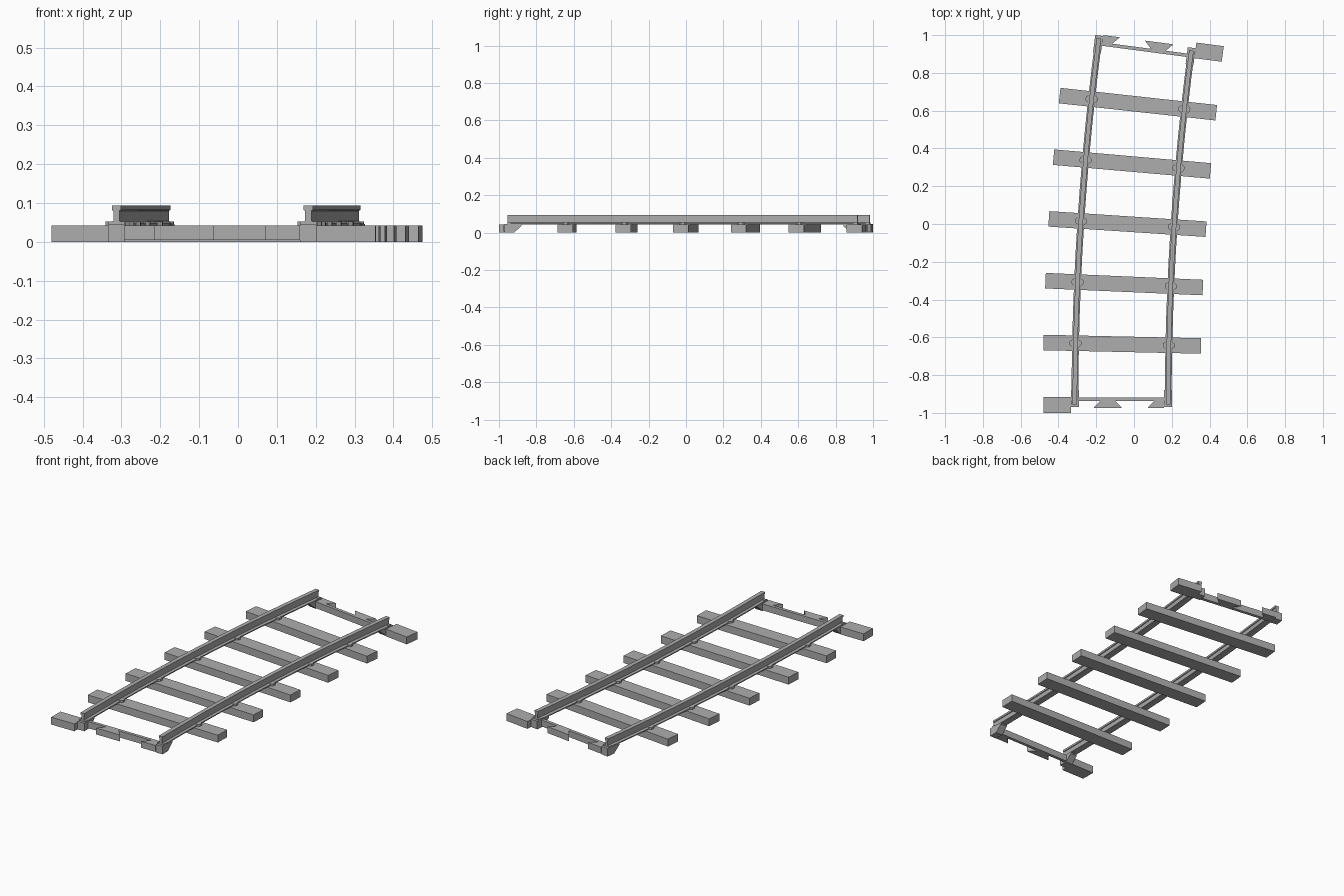
import bpy, bmesh, math
from mathutils import Matrix, Vector

if "Cube" in bpy.data.objects:
    bpy.data.objects.remove(bpy.data.objects["Cube"], do_unlink=True)

RADIUS, SWEEP, GAUGE = 14.6, math.radians(7.5), 0.247
START = Vector((-0.066, -0.955, 0))
TIE_TOP = 0.042

grey = bpy.data.materials.new("light grey plastic")
grey.use_nodes = True
colour = (0.42, 0.42, 0.42, 1)
grey.diffuse_color = colour
grey.node_tree.nodes["Principled BSDF"].inputs["Base Color"].default_value = colour


def frame(angle):
    """Placement on the track centre line, with y along the track."""
    pos = START + Vector((RADIUS * (1 - math.cos(angle)), RADIUS * math.sin(angle), 0))
    return Matrix.Translation(pos) @ Matrix.Rotation(-angle, 4, "Z")


def finish(name, bm, matrix=Matrix()):
    bmesh.ops.recalc_face_normals(bm, faces=bm.faces)
    mesh = bpy.data.meshes.new(name)
    bm.to_mesh(mesh)
    bm.free()
    mesh.materials.append(grey)
    obj = bpy.data.objects.new(name, mesh)
    obj.matrix_world = matrix
    bpy.context.collection.objects.link(obj)
    return obj


def prism(name, outline, low, high, matrix, axis="Z"):
    """Extrude an outline along z, or a (y, z) outline along x."""
    bm = bmesh.new()
    place = (lambda a, b, t: (a, b, t)) if axis == "Z" else (lambda a, b, t: (t, a, b))
    face = bm.faces.new([bm.verts.new(place(a, b, low)) for a, b in outline])
    new = bmesh.ops.extrude_face_region(bm, geom=[face])["geom"]
    shift = Vector(place(0, 0, high - low))
    bmesh.ops.translate(bm, vec=shift, verts=[v for v in new if isinstance(v, bmesh.types.BMVert)])
    return finish(name, bm, matrix)


def box(name, x0, x1, y0, y1, z0, z1, matrix):
    return prism(name, [(x0, y0), (x1, y0), (x1, y1), (x0, y1)], z0, z1, matrix)


# Rails: I-shaped section swept along the curve
half = [(0.018, TIE_TOP), (0.018, 0.048), (0.008, 0.054), (0.008, 0.08), (0.012, 0.082), (0.012, 0.093)]
section = half + [(-x, z) for x, z in reversed(half)]
for side, label in ((-1, "right"), (1, "left")):
    bm = bmesh.new()
    steps = 12
    rings = [[bm.verts.new(frame(SWEEP * i / steps) @ Vector((side * GAUGE + x, 0, z)))
              for x, z in section] for i in range(steps + 1)]
    for a, b in zip(rings, rings[1:]):
        for j in range(len(section)):
            k = (j + 1) % len(section)
            bm.faces.new((a[j], a[k], b[k], b[j]))
    bm.faces.new(rings[0])
    bm.faces.new(rings[-1])
    finish(label + "_rail", bm)

# Sleepers with a chamfered clip under each rail
clip = [(-0.031, -0.009), (-0.02, -0.018), (0.02, -0.018), (0.031, -0.009),
        (0.031, 0.009), (0.02, 0.018), (-0.02, 0.018), (-0.031, 0.009)]
for n in range(1, 6):
    place = frame(SWEEP * n / 6)
    box(f"sleeper_{n}", -0.417, 0.417, -0.041, 0.041, 0, TIE_TOP, place)
    for side, label in ((-1, "right"), (1, "left")):
        prism(f"{label}_clip_{n}", clip, TIE_TOP, 0.053,
              place @ Matrix.Translation((side * GAUGE, 0, 0)))

# End connectors: the same parts at both ends, turned half round
ends = (("front", frame(0)), ("back", frame(SWEEP) @ Matrix.Rotation(math.pi, 4, "Z")))
for label, place in ends:
    box(label + "_half_sleeper", -0.414, -0.268, -0.045, 0.038, 0, TIE_TOP, place)
    box(label + "_tie_bar", -0.24, 0.24, 0.019, 0.037, 0.005, TIE_TOP, place)
    prism(label + "_middle_tab", [(-0.149, -0.02), (0.003, -0.02), (-0.034, 0.02), (-0.112, 0.02)],
          0.005, TIE_TOP, place)
    prism(label + "_side_tab", [(0.137, -0.02), (0.226, -0.02), (0.226, 0.02), (0.174, 0.02)],
          0.005, TIE_TOP, place)
    # Sloping supports below the rail ends
    slope = [(-0.015, 0), (0.035, 0), (0.075, 0.035), (0.075, 0.046), (-0.015, 0.046)]
    for x, which in ((-GAUGE, "outer"), (GAUGE, "inner")):
        prism(f"{label}_{which}_support", slope, x - 0.021, x + 0.021, place, "X")
        box(f"{label}_{which}_rail_shoe", x - 0.021, x + 0.021, 0, 0.02, TIE_TOP, 0.053, place)
